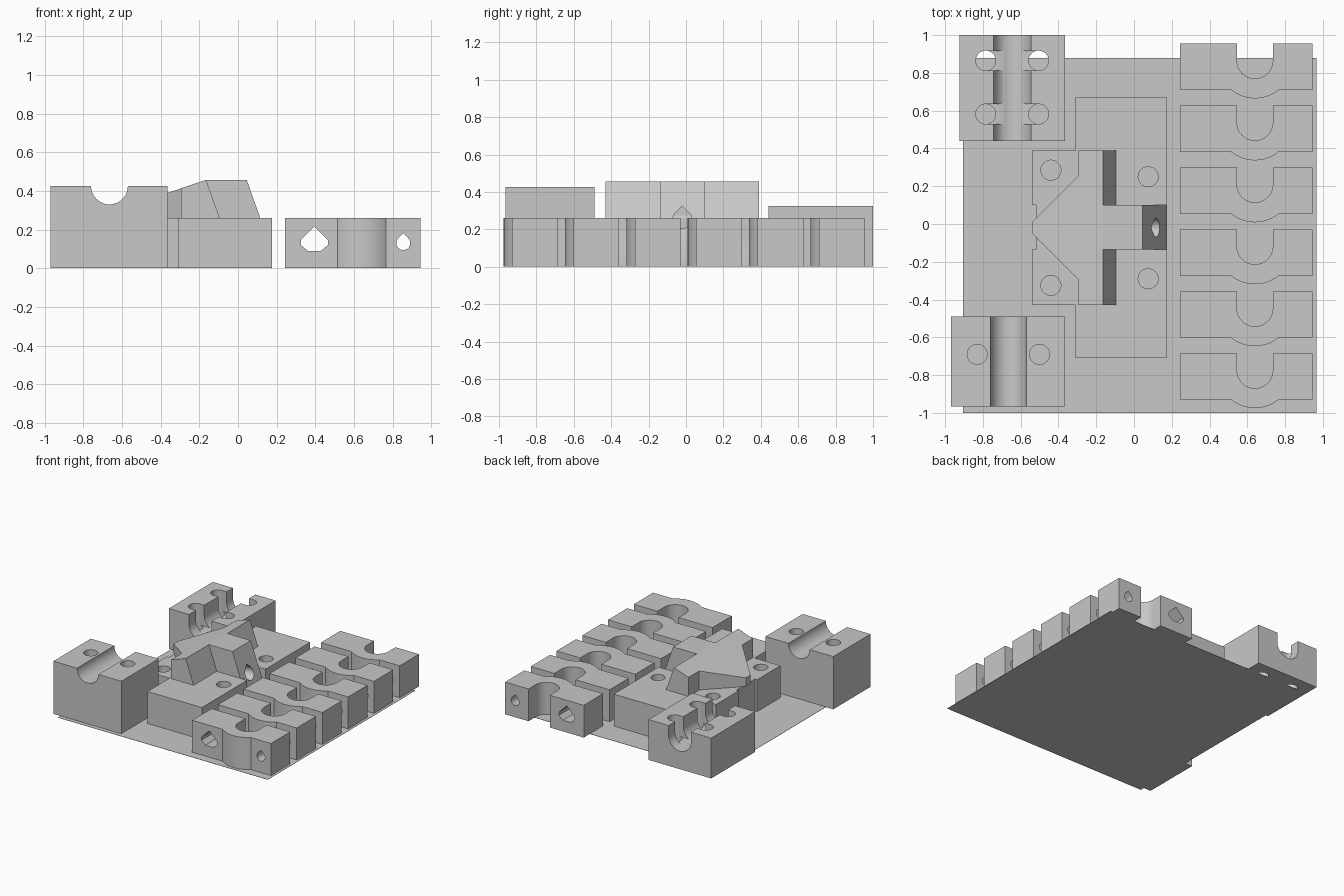
import bpy, bmesh
from math import pi, sin, cos, sqrt, asin

cube = bpy.data.objects.get("Cube")
if cube:
    bpy.data.objects.remove(cube)

GREY = (0.58, 0.58, 0.58, 1)
mat = bpy.data.materials.new("plain grey")
mat.use_nodes = True
mat.diffuse_color = GREY
bsdf = next(n for n in mat.node_tree.nodes if n.type == "BSDF_PRINCIPLED")
bsdf.inputs["Base Color"].default_value = GREY
bsdf.inputs["Roughness"].default_value = 0.7


def prism(name, outline, axis, start, end):
    """Extrude a 2D outline along an axis."""
    place = {"x": lambda p, t: (t, p[0], p[1]),
             "y": lambda p, t: (p[0], t, p[1]),
             "z": lambda p, t: (p[0], p[1], t)}[axis]
    bm = bmesh.new()
    low = [bm.verts.new(place(p, start)) for p in outline]
    high = [bm.verts.new(place(p, end)) for p in outline]
    bm.faces.new(low)
    bm.faces.new(high)
    for i in range(len(low)):
        j = (i + 1) % len(low)
        bm.faces.new((low[i], low[j], high[j], high[i]))
    bmesh.ops.recalc_face_normals(bm, faces=bm.faces)
    mesh = bpy.data.meshes.new(name)
    bm.to_mesh(mesh)
    bm.free()
    mesh.materials.append(mat)
    obj = bpy.data.objects.new(name, mesh)
    bpy.context.collection.objects.link(obj)
    return obj


def rect(a0, a1, b0, b1):
    return [(a0, b0), (a1, b0), (a1, b1), (a0, b1)]


def arc(cx, cy, r, a0, a1, steps=24):
    return [(cx + r * cos(a0 + (a1 - a0) * i / steps),
             cy + r * sin(a0 + (a1 - a0) * i / steps)) for i in range(steps + 1)]


def teardrop(cx, cy, r):
    return arc(cx, cy, r, -1.25 * pi, 0.25 * pi) + [(cx, cy + r * sqrt(2))]


def cut(obj, cutters, operation="DIFFERENCE"):
    """Apply booleans and discard the cutters."""
    for c in cutters:
        c.hide_render = True
        mod = obj.modifiers.new("cut", "BOOLEAN")
        mod.object, mod.operation, mod.solver = c, operation, "EXACT"
    deps = bpy.context.evaluated_depsgraph_get()
    mesh = bpy.data.meshes.new_from_object(obj.evaluated_get(deps))
    obj.modifiers.clear()
    obj.data = mesh
    for c in cutters:
        bpy.data.objects.remove(c)


def smooth(obj):
    bpy.ops.object.select_all(action="DESELECT")
    obj.select_set(True)
    bpy.context.view_layer.objects.active = obj
    bpy.ops.object.shade_smooth_by_angle(angle=0.5)


def bore(x, y, r=0.053):
    """Vertical screw hole cutter."""
    return prism("bore", arc(x, y, r, 0, 2 * pi, 32)[:-1], "z", -0.1, 0.8)


# Bed sheet under all the parts
prism("bed_sheet", rect(-0.905, 0.965, -1, 0.88), "z", 0, 0.002)

# Front rod holder: half-round groove across the top
gx, top = -0.665, 0.425
outline = [(-0.97, 0), (-0.365, 0), (-0.365, top)]
outline += arc(gx, top, 0.095, 0, -pi) + [(-0.97, top)]
front_holder = prism("front_rod_holder", outline, "y", -0.965, -0.49)
cut(front_holder, [bore(x, -0.69) for x in (-0.83, -0.5)])
smooth(front_holder)

# Back rod holder: deep U groove, with strap slots joining the holes
gx, gz, top = -0.645, 0.245, 0.325
outline = [(-0.925, 0), (-0.365, 0), (-0.365, top), (gx + 0.1, top)]
outline += arc(gx, gz, 0.1, 0, -pi) + [(gx - 0.1, top), (-0.925, top)]
back_holder = prism("back_rod_holder", outline, "y", 0.44, 1)
cutters = []
for y in (0.865, 0.582):
    cutters.append(prism("slot", rect(gx - 0.14, gx + 0.14, 0.157, 0.6),
                         "y", y - 0.052, y + 0.052))
    cutters += [bore(gx + s * 0.14, y) for s in (-1, 1)]
cut(back_holder, cutters)
smooth(back_holder)

# Carriage base: T-shaped slab with screw holes and a sloped end notch
mid, y0, y1, deck = -0.02, -0.135, 0.10, 0.26
outline = [(0.175, -0.71), (0.175, 0.67), (-0.31, 0.67), (-0.31, 0.39),
           (-0.54, 0.39), (-0.54, y1), (-0.52, y1), (-0.52, y0),
           (-0.54, y0), (-0.54, -0.43), (-0.31, -0.43), (-0.31, -0.71)]
carriage = prism("carriage_base", outline, "z", 0, deck)
cutters = [bore(x, mid + s * d) for x, d in ((-0.44, 0.305), (0.075, 0.27))
           for s in (-1, 1)]
cutters.append(prism("notch", [(0.115, deck), (0.187, 0.06), (0.3, 0.06),
                               (0.3, 0.4), (0.065, 0.4)], "y", y0, y1))
cutters.append(prism("eye", teardrop(mid, 0.255, 0.05), "x", -0.1, 0.3))
cut(carriage, cutters)
smooth(carriage)

# Arrow-shaped head with a sloping roof
head = prism("carriage_head", [(-0.54, deck), (-0.54, 0.33), (-0.165, 0.457),
                               (-0.095, deck)], "y", -0.43, 0.39)
arrow = [(-0.295, 0.39), (-0.295, 0.255), (-0.54, 0.01), (-0.54, -0.05),
         (-0.295, -0.295), (-0.295, -0.43), (0, -0.43), (0, 0.39)]
cut(head, [prism("arrow", arrow, "z", 0.1, 0.6)], "INTERSECT")

# Tongue running from the head to the notch
tongue = prism("carriage_tongue", [(-0.165, deck), (-0.165, 0.457),
                                   (0.045, 0.457), (0.115, deck)], "y", y0, y1)
cut(tongue, [prism("eye", teardrop(mid, 0.255, 0.05), "x", -0.1, 0.3)])
smooth(tongue)

# Row of six clamps, each with a U opening, a bulged back and two bores
cx, r, bulge, left, right = 0.64, 0.095, 0.2, 0.243, 0.945
for i in range(6):
    back = 0.955 - 0.328 * i
    cy, front = back - 0.09, back - 0.245
    a = asin((cy - front) / bulge)
    outline = [(left, back), (left, front)]
    outline += arc(cx, cy, bulge, -pi + a, -a, 16)
    outline += [(right, front), (right, back), (cx + r, back)]
    outline += arc(cx, cy, r, 0, -pi) + [(cx - r, back)]
    clamp = prism(f"clamp_{i + 1}", outline, "z", 0, deck)
    nx = 0.395
    nut = [(nx - 0.035, 0.09), (nx + 0.035, 0.09), (nx + 0.07, 0.12),
           (nx + 0.07, 0.145), (nx, 0.215), (nx - 0.07, 0.145), (nx - 0.07, 0.12)]
    span = (cy - 0.4, cy + 0.4)
    cut(clamp, [prism("nut_hole", nut, "y", *span),
                prism("screw_hole", teardrop(0.855, 0.13, 0.036), "y", *span)])
    smooth(clamp)
